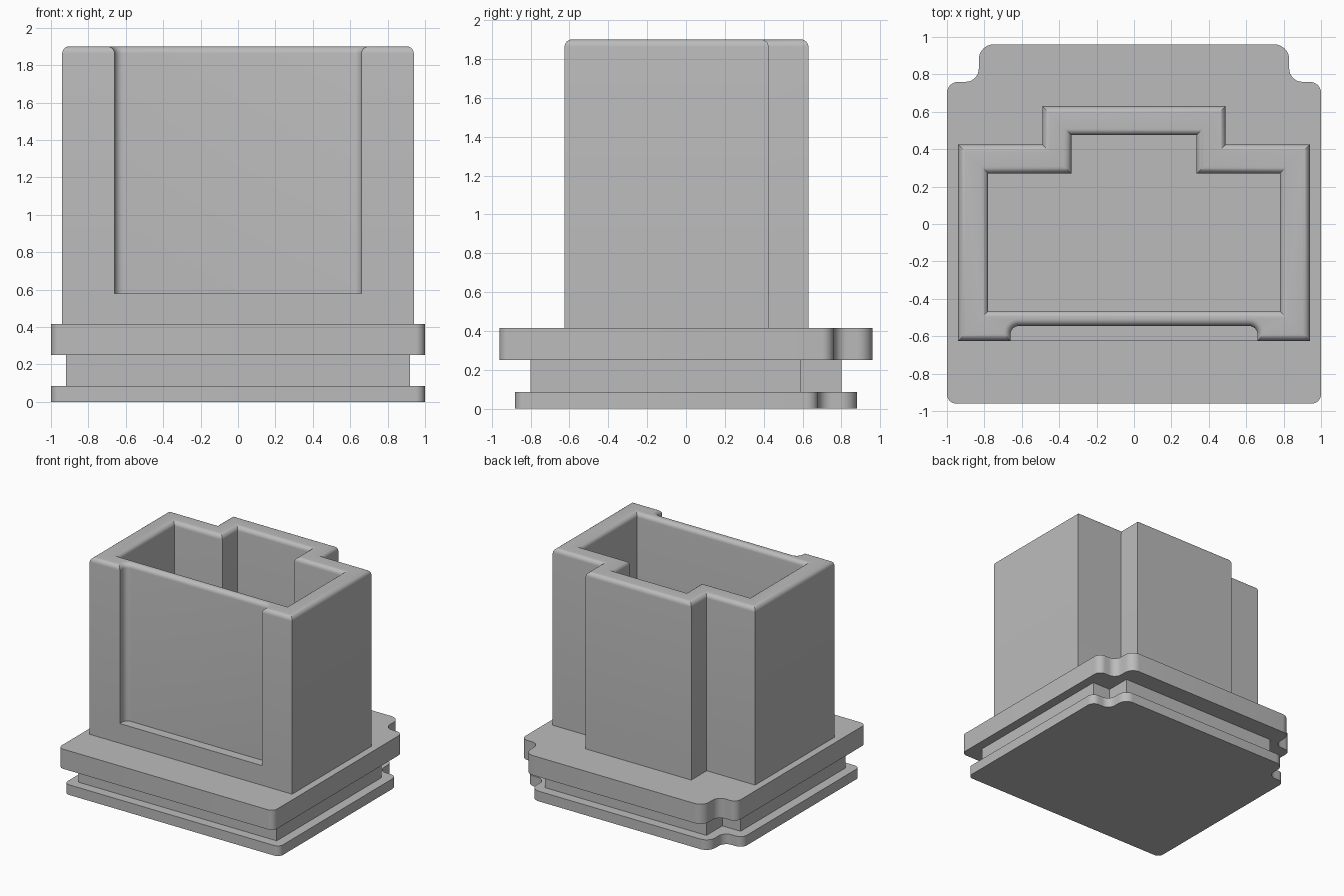
import bpy
import bmesh
import math
from mathutils import Vector

if "Cube" in bpy.data.objects:
    bpy.data.objects.remove(bpy.data.objects["Cube"])

GREY = (0.5, 0.5, 0.5, 1)
mat = bpy.data.materials.new("plain grey")
mat.use_nodes = True
mat.diffuse_color = GREY
mat.node_tree.nodes["Principled BSDF"].inputs["Base Color"].default_value = GREY


def mirrored(half):
    """Close a right-hand half outline (front to back) into a full loop."""
    return half + [(-x, y, *r) for x, y, *r in reversed(half)]


def rounded(points, steps=8):
    """Replace corners given as (x, y, radius) with tangent arcs."""
    out = []
    for i, (x, y, *r) in enumerate(points):
        p = Vector((x, y))
        if not r:
            out.append(p)
            continue
        a = (Vector(points[i - 1][:2]) - p).normalized() * r[0]
        b = (Vector(points[(i + 1) % len(points)][:2]) - p).normalized() * r[0]
        for k in range(steps + 1):
            t = k / steps * math.pi / 2
            out.append(p + a * (1 - math.sin(t)) + b * (1 - math.cos(t)))
    return out


def inset(loop, d):
    """Mitred offset towards the inside of a counter-clockwise loop."""
    out = []
    for i, p in enumerate(loop):
        e, f = (p - loop[i - 1]).normalized(), (loop[(i + 1) % len(loop)] - p).normalized()
        n, m = Vector((-e.y, e.x)), Vector((-f.y, f.x))
        out.append(p + (n + m) * d / (1 + n.dot(m)))
    return out


def loft(bm, layers):
    """Skin a stack of (loop, z) layers; return the first and last rings."""
    rings = [[bm.verts.new((p.x, p.y, z)) for p in loop] for loop, z in layers]
    for low, high in zip(rings, rings[1:]):
        for i in range(len(low)):
            bm.faces.new((low[i - 1], low[i], high[i], high[i - 1]))
    return rings[0], rings[-1]


def finish(bm, name):
    bmesh.ops.remove_doubles(bm, verts=bm.verts, dist=1e-5)
    bmesh.ops.recalc_face_normals(bm, faces=bm.faces)
    mesh = bpy.data.meshes.new(name)
    bm.to_mesh(mesh)
    bm.free()
    mesh.materials.append(mat)
    obj = bpy.data.objects.new(name, mesh)
    bpy.context.collection.objects.link(obj)
    bpy.ops.object.select_all(action="DESELECT")
    obj.select_set(True)
    bpy.context.view_layer.objects.active = obj
    bpy.ops.object.shade_smooth_by_angle(angle=math.radians(30))


# Base: two notched plates with a narrower neck between them
def plate(name, half, z0, z1):
    bm = bmesh.new()
    loop = rounded(mirrored(half))
    bottom, top = loft(bm, [(loop, z0), (loop, z1)])
    bm.faces.new(bottom)
    bm.faces.new(top)
    finish(bm, name)


def notched(depth):
    return [(1, -depth, .05), (1, depth - .2, .06),
            (.83, depth - .2, .07), (.83, depth, .08)]


plate("bottom_plate", notched(.88), 0, .085)
plate("neck", [(.92, -.8), (.92, .59), (.75, .59), (.75, .8)], .085, .25)
plate("flange", notched(.96), .25, .415)

# Socket: hollow stepped tower with a shallow front recess and rounded rim
FRONT, RECESS, LEDGE, TOP, R = -.625, -.545, .58, 1.9, .038
outer = rounded(mirrored([(.66, RECESS, .045), (.66, FRONT), (.94, FRONT),
                          (.94, .425), (.49, .425), (.49, .63)]))
inner = rounded(mirrored([(.78, -.465), (.78, .27), (.335, .27), (.335, .475)]))
foot = [Vector((p.x, FRONT)) if p.y < RECESS + .1 else p for p in outer]


def rim(loop, side):
    arc = [k * math.pi / 12 for k in range(7)]
    return [(inset(loop, side * R * (1 - math.cos(t))), TOP - R + R * math.sin(t)) for t in arc]


bm = bmesh.new()
ends = [loft(bm, [(foot, .41), (foot, LEDGE), (outer, LEDGE)] + rim(outer, 1)),
        loft(bm, [(inner, .41)] + rim(inner, -1))]
bmesh.ops.remove_doubles(bm, verts=bm.verts, dist=1e-5)
for z in (.41, TOP):
    border = [e for e in bm.edges if e.is_boundary and all(abs(v.co.z - z) < 1e-4 for v in e.verts)]
    bmesh.ops.triangle_fill(bm, edges=border, use_beauty=True, normal=(0, 0, 1))
finish(bm, "socket")
